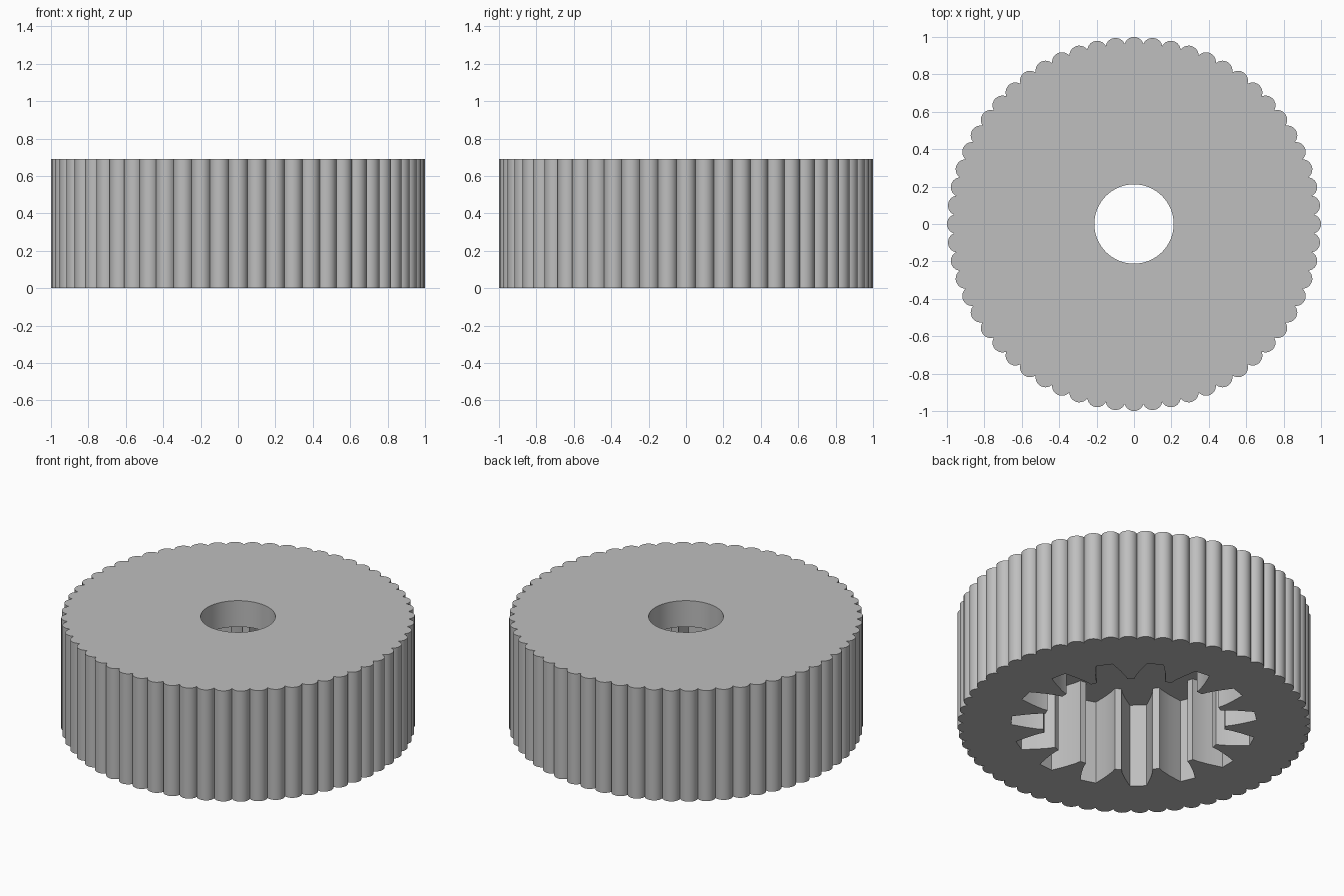
import bpy, bmesh
from math import pi, sin, cos, asin, atan2, sqrt

cube = bpy.data.objects.get("Cube")
if cube:
    bpy.data.objects.remove(cube, do_unlink=True)

HEIGHT, POCKET_TOP = 0.69, 0.527
LOBES, LOBE_STEPS, LOBE_R = 60, 10, 0.053
LOBE_CENTRE = 1 - LOBE_R
TEETH, TOOTH_PHASE = 15, pi
BORE_R, BORE_SIDES = 0.212, 64
# Half of one gear slot: (radius, half width) from root to tip
SLOT = [(0.515, 0.088), (0.55, 0.086), (0.61, 0.073), (0.66, 0.058), (0.695, 0.047)]


def polar(r, a):
    return r * cos(a), r * sin(a)


def scalloped_outline():
    # Arcs of overlapping circles, meeting at the cusps between lobes
    half = pi / LOBES
    offset = LOBE_CENTRE * sin(half)
    cusp = LOBE_CENTRE * cos(half) + sqrt(LOBE_R ** 2 - offset ** 2)
    x, y = polar(cusp, half)
    sweep = atan2(y, x - LOBE_CENTRE)
    points = []
    for i in range(LOBES):
        a = 2 * pi * i / LOBES
        cx, cy = polar(LOBE_CENTRE, a)
        for s in range(LOBE_STEPS):
            dx, dy = polar(LOBE_R, a - sweep + 2 * sweep * s / LOBE_STEPS)
            points.append((cx + dx, cy + dy))
    return points


def gear_outline():
    points = []
    for i in range(TEETH):
        a = TOOTH_PHASE + 2 * pi * i / TEETH
        points += [polar(r, a - asin(w / r)) for r, w in SLOT]
        points += [polar(r, a + asin(w / r)) for r, w in reversed(SLOT)]
    return points


def circle_outline():
    return [polar(BORE_R, 2 * pi * i / BORE_SIDES) for i in range(BORE_SIDES)]


bm = bmesh.new()


def ring(points, z):
    verts = [bm.verts.new((x, y, z)) for x, y in points]
    edges = [bm.edges.new((v, verts[(i + 1) % len(verts)])) for i, v in enumerate(verts)]
    return verts, edges


def wall(points, z0, z1):
    low, high = ring(points, z0), ring(points, z1)
    n = len(points)
    for i in range(n):
        j = (i + 1) % n
        bm.faces.new((low[0][i], low[0][j], high[0][j], high[0][i]))
    return low[1], high[1]


def cap(outer, inner, direction):
    bmesh.ops.triangle_fill(bm, use_beauty=True, use_dissolve=False,
                            edges=outer + inner, normal=(0, 0, direction))


# Scalloped rim, gear pocket and bore walls
rim_low, rim_high = wall(scalloped_outline(), 0, HEIGHT)
gear_low, gear_high = wall(gear_outline(), 0, POCKET_TOP)
bore_low, bore_high = wall(circle_outline(), POCKET_TOP, HEIGHT)

# Top, underside and pocket ceiling
cap(rim_high, bore_high, 1)
cap(rim_low, gear_low, -1)
cap(gear_high, bore_low, -1)
bmesh.ops.recalc_face_normals(bm, faces=bm.faces[:])

mesh = bpy.data.meshes.new("scalloped_gear_knob")
bm.to_mesh(mesh)
bm.free()
knob = bpy.data.objects.new("scalloped_gear_knob", mesh)
bpy.context.collection.objects.link(knob)

# Plain grey material
grey = bpy.data.materials.new("grey")
grey.use_nodes = True
colour = (0.52, 0.52, 0.52, 1)
grey.diffuse_color = colour
grey.node_tree.nodes["Principled BSDF"].inputs["Base Color"].default_value = colour
mesh.materials.append(grey)

bpy.ops.object.select_all(action="DESELECT")
knob.select_set(True)
bpy.context.view_layer.objects.active = knob
bpy.ops.object.shade_smooth_by_angle(angle=pi / 6)
